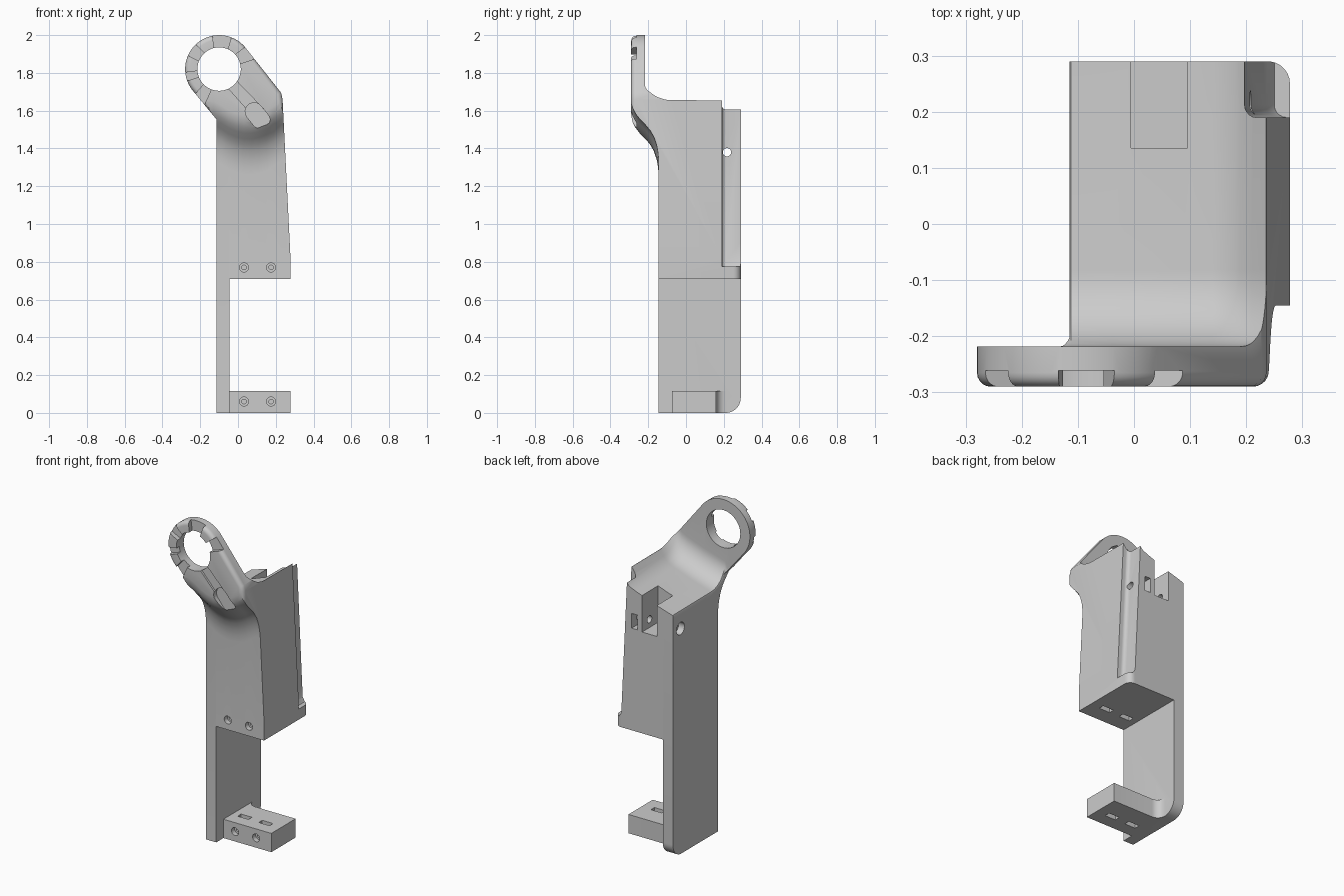
import bpy, bmesh
from math import sin, cos, radians, pi

if "Cube" in bpy.data.objects:
    bpy.data.objects.remove(bpy.data.objects["Cube"])


def loft(name, sections, round_front=0.0):
    """Closed solid through matching rings of 3D points."""
    bm = bmesh.new()
    rings = [[bm.verts.new(p) for p in s] for s in sections]
    n = len(rings[0])
    for a, b in zip(rings, rings[1:]):
        for i in range(n):
            j = (i + 1) % n
            bm.faces.new((a[i], a[j], b[j], b[i]))
    bm.faces.new(rings[0][::-1])
    bm.faces.new(rings[-1])
    bmesh.ops.recalc_face_normals(bm, faces=bm.faces)
    if round_front:
        first = set(rings[0])
        edges = [e for e in bm.edges if e.verts[0] in first and e.verts[1] in first]
        bmesh.ops.bevel(bm, geom=edges, offset=round_front, segments=5,
                        profile=0.5, affect='EDGES')
    mesh = bpy.data.meshes.new(name)
    bm.to_mesh(mesh)
    bm.free()
    ob = bpy.data.objects.new(name, mesh)
    bpy.context.collection.objects.link(ob)
    return ob


def place(axis, p, t):
    return {'x': (t, p[0], p[1]), 'y': (p[0], t, p[1]), 'z': (p[0], p[1], t)}[axis]


def prism(name, pts, axis, lo, hi, round_front=0.0):
    return loft(name, [[place(axis, p, t) for p in pts] for t in (lo, hi)], round_front)


def box(name, x, y, z):
    return prism(name, [(x[0], y[0]), (x[1], y[0]), (x[1], y[1]), (x[0], y[1])], 'z', *z)


def arc(cx, cy, r, a0, a1, n):
    return [(cx + r * cos(radians(a0 + (a1 - a0) * i / n)),
             cy + r * sin(radians(a0 + (a1 - a0) * i / n))) for i in range(n + 1)]


def rod(name, axis, cx, cy, r, lo, hi, n=32):
    return prism(name, arc(cx, cy, r, 0, 360, n)[:-1], axis, lo, hi)


def combine(target, tool, op='DIFFERENCE'):
    tool.hide_render = True
    m = target.modifiers.new(op, 'BOOLEAN')
    m.operation, m.object, m.solver = op, tool, 'EXACT'
    bpy.context.view_layer.objects.active = target
    bpy.ops.object.modifier_apply(modifier=m.name)
    bpy.data.objects.remove(tool, do_unlink=True)


RX, RZ = -0.10, 1.82      # ring centre

# Body: front outline (side plate, tapered block, arm and ring)
outline = [(-.115, -.2), (-.046, -.2), (-.046, .71), (.278, .71), (.278, .82), (.236, 1.66), (.228, 1.695)]
outline += arc(RX, RZ, .18, 38, 218, 40)
outline += [(-.115, 1.555)]
body = prism("bracket_body", outline, 'y', -.29, .4, round_front=.025)

# Side profile, intersected with the outline; the front bulge dips in the middle
front = [(-.32, 1.62), (-.291, 1.58), (-.283, 1.54), (-.268, 1.51), (-.245, 1.48), (-.215, 1.45),
         (-.19, 1.42), (-.17, 1.385), (-.155, 1.34), (-.148, 1.30), (-.145, 1.26)]
base = [(-.145, 0), (.21, 0)] + arc(.21, .08, .08, -85, 0, 9) + [(.29, 2.1), (-.32, 2.1)]
stations = [-.5] + [-.13 + .04 * i for i in range(11)] + [.5]
side = []
for x in stations:
    dz = .075 * min(1, abs((x - .055) / .17)) ** 2
    side.append([(x, y, z) for y, z in base] + [(x, y, z + dz) for y, z in front])
combine(body, loft("side_profile", side), 'INTERSECT')

# Scooped top that sweeps up into the back of the arm
heights = [(-.35, 1.34), (-.155, 1.37), (-.112, 1.485), (-.04, 1.507), (.03, 1.528), (.09, 1.55),
           (.14, 1.568), (.18, 1.585), (.21, 1.618), (.235, 1.652), (.35, 1.66)]
scoop = [[(x, y, z) for y, z in
          [(.5, h)] + arc(-.082, h + .14, .136, 270, 180, 12) + [(-.218, 2.3), (.5, 2.3)]]
         for x, h in heights]
combine(body, loft("top_scoop", scoop))

# Ring hole
combine(body, rod("ring_hole", 'y', RX, RZ, .115, -.5, 0, 48))

# Grip notches around the ring front
for ang, half, reach in ((28, 15, .26), (85, 20, .26), (145, 14, .26), (193, 9, .26), (237, 13, .33)):
    wedge = [(RX + r * cos(radians(ang + d)), RZ + r * sin(radians(ang + d)))
             for r, d in ((.09, -half), (reach, -half * .75), (reach, half * .75), (.09, half))]
    combine(body, prism("ring_notch", wedge, 'y', -.4, -.2615))


# Rebate along the rear right edge, following the taper
def rebate(x, z):
    return [(px, py, z) for px, py in
            [(.4, .19)] + arc(x + .022, .212, .022, 270, 180, 5) + [(x, .4), (.4, .4)]]


combine(body, loft("edge_rebate", [rebate(.25, .775), rebate(.235, .80), rebate(.188, 1.8)]))

# Rounded rear corner of the small ledge under the rebate
corner = [(.3, .3), (.238, .3), (.238, .29)] + arc(.238, .25, .04, 85, 0, 6) + [(.3, .25)]
combine(body, prism("ledge_corner", corner, 'z', .6, .85))

# Foot with a filleted rear root
foot_plan = [(-.08, -.075), (.278, -.075), (.278, .16)] + arc(.004, .21, .05, 270, 180, 6) + [(-.08, .21)]
combine(body, prism("foot", foot_plan, 'z', 0, .115), 'UNION')

# Screw holes and nut slots, in the foot and the bottom of the block
for x in (.032, .175):
    for z, front_y, sy, slot_z in ((.06, -.075, .02, (-.1, .2)), (.77, -.145, -.03, (.6, .81))):
        combine(body, rod("counterbore", 'y', x, z, .024, front_y - .05, front_y + .03, 24))
        combine(body, rod("screw_hole", 'y', x, z, .012, front_y - .05, front_y + .21, 16))
        combine(body, box("nut_slot", (x - .037, x + .037), (sy - .017, sy + .017), slot_z))

# Rear pocket, cross bolt and its nut slot
combine(body, box("rear_pocket", (-.005, .095), (.135, .4), (1.33, 1.9)))
combine(body, rod("cross_bolt", 'x', .217, 1.38, .022, -.3, .4, 24))
combine(body, rod("bolt_head", 'x', .217, 1.38, .038, -.3, -.075, 24))
combine(body, box("rear_nut_slot", (.125, .165), (.17, .4), (1.335, 1.425)))

# Capsule recess and tapered cable groove on the arm front
groove = [(-.075, 1.745), (-.025, 1.775), (.135, 1.61), (.085, 1.565)]
combine(body, prism("groove", groove, 'y', -.4, -.278))
a = -51
capsule = arc(.085, 1.595, .047, a + 90, a + 270, 12) + arc(.122, 1.549, .047, a - 90, a + 90, 12)
combine(body, prism("capsule", capsule, 'y', -.4, -.262))

# Smooth shading with sharp edges kept
bpy.ops.object.select_all(action='DESELECT')
body.select_set(True)
bpy.context.view_layer.objects.active = body
bpy.ops.object.shade_smooth_by_angle(angle=radians(30))
